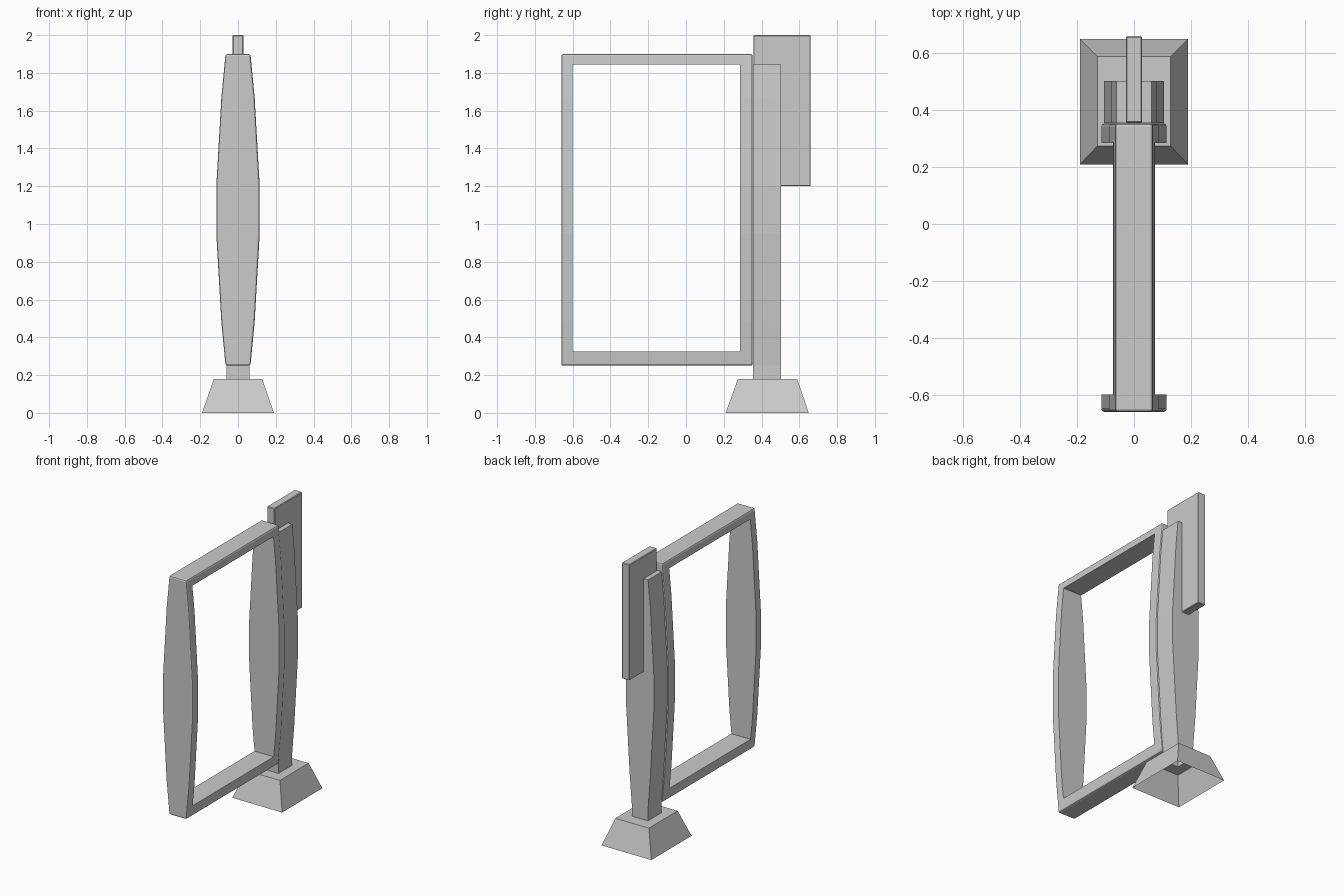
import bpy, bmesh
from mathutils import Matrix

if "Cube" in bpy.data.objects:
    bpy.data.objects.remove(bpy.data.objects["Cube"])

# Half width (x) of the bulging side profile by height
PROFILE = [(0.25, 0.066), (0.48, 0.088), (0.95, 0.115), (1.2, 0.115), (1.67, 0.088), (1.9, 0.066)]


def half_width(z):
    for (z0, w0), (z1, w1) in zip(PROFILE, PROFILE[1:]):
        if z <= z1 + 1e-5:
            return w0 + (w1 - w0) * (z - z0) / (z1 - z0)
    return PROFILE[-1][1]


def finish(bm, name):
    bmesh.ops.recalc_face_normals(bm, faces=bm.faces[:])
    mesh = bpy.data.meshes.new(name)
    bm.to_mesh(mesh)
    bm.free()
    ob = bpy.data.objects.new(name, mesh)
    bpy.context.collection.objects.link(ob)
    return ob


# Sign frame: plate with a window, thickened by the bulging profile
ys = [-0.66, -0.60, 0.285, 0.353]
zs = [0.25, 0.325, 0.48, 0.95, 1.2, 1.67, 1.845, 1.9]
bm = bmesh.new()
grid = [[bm.verts.new((1, y, z)) for y in ys] for z in zs]
for i in range(len(zs) - 1):
    for j in range(3):
        if j == 1 and 0 < i < len(zs) - 2:
            continue
        bm.faces.new((grid[i][j], grid[i][j + 1], grid[i + 1][j + 1], grid[i + 1][j]))
ext = bmesh.ops.extrude_face_region(bm, geom=bm.faces[:], use_keep_orig=True)
for v in ext["geom"]:
    if isinstance(v, bmesh.types.BMVert):
        v.co.x = -1
for v in bm.verts:
    v.co.x *= half_width(v.co.z)
bmesh.ops.recalc_face_normals(bm, faces=bm.faces[:])


def on_rim(e):
    a, b = (v.co for v in e.verts)
    return any(abs(a[k] - lim) < 1e-4 and abs(b[k] - lim) < 1e-4
               for k, lim in ((1, ys[0]), (1, ys[-1]), (2, zs[0]), (2, zs[-1])))


rim = [e for e in bm.edges if on_rim(e) and e.calc_face_angle(0) > 0.5]
bmesh.ops.bevel(bm, geom=rim, offset=0.01, segments=2, profile=0.5, affect='EDGES')
finish(bm, "sign_frame")

# Pedestal and post: one loft of rectangles, open underneath
# (z, half width in x, y front, y back)
sections = [(0.0, 0.19, 0.21, 0.65), (0.18, 0.128, 0.275, 0.588),
            (0.18, 0.061, 0.355, 0.503), (0.25, 0.061, 0.355, 0.503)]
sections += [(z, half_width(z) - 0.009, 0.355, 0.503) for z in (0.48, 0.95, 1.2, 1.67, 1.845)]
bm = bmesh.new()
rings = [[bm.verts.new(p) for p in ((-w, a, z), (w, a, z), (w, b, z), (-w, b, z))]
         for z, w, a, b in sections]
for lo, hi in zip(rings, rings[1:]):
    for k in range(4):
        n = (k + 1) % 4
        bm.faces.new((lo[k], lo[n], hi[n], hi[k]))
bm.faces.new(rings[-1])
finish(bm, "pedestal_and_post")

# Thin plate standing behind the post
bm = bmesh.new()
bmesh.ops.create_cube(bm, size=1, matrix=Matrix.Translation((0, 0.5085, 1.6))
                      @ Matrix.Diagonal((0.058, 0.303, 0.8, 1)))
bmesh.ops.bevel(bm, geom=bm.edges[:], offset=0.004, segments=1, affect='EDGES')
finish(bm, "back_plate")
